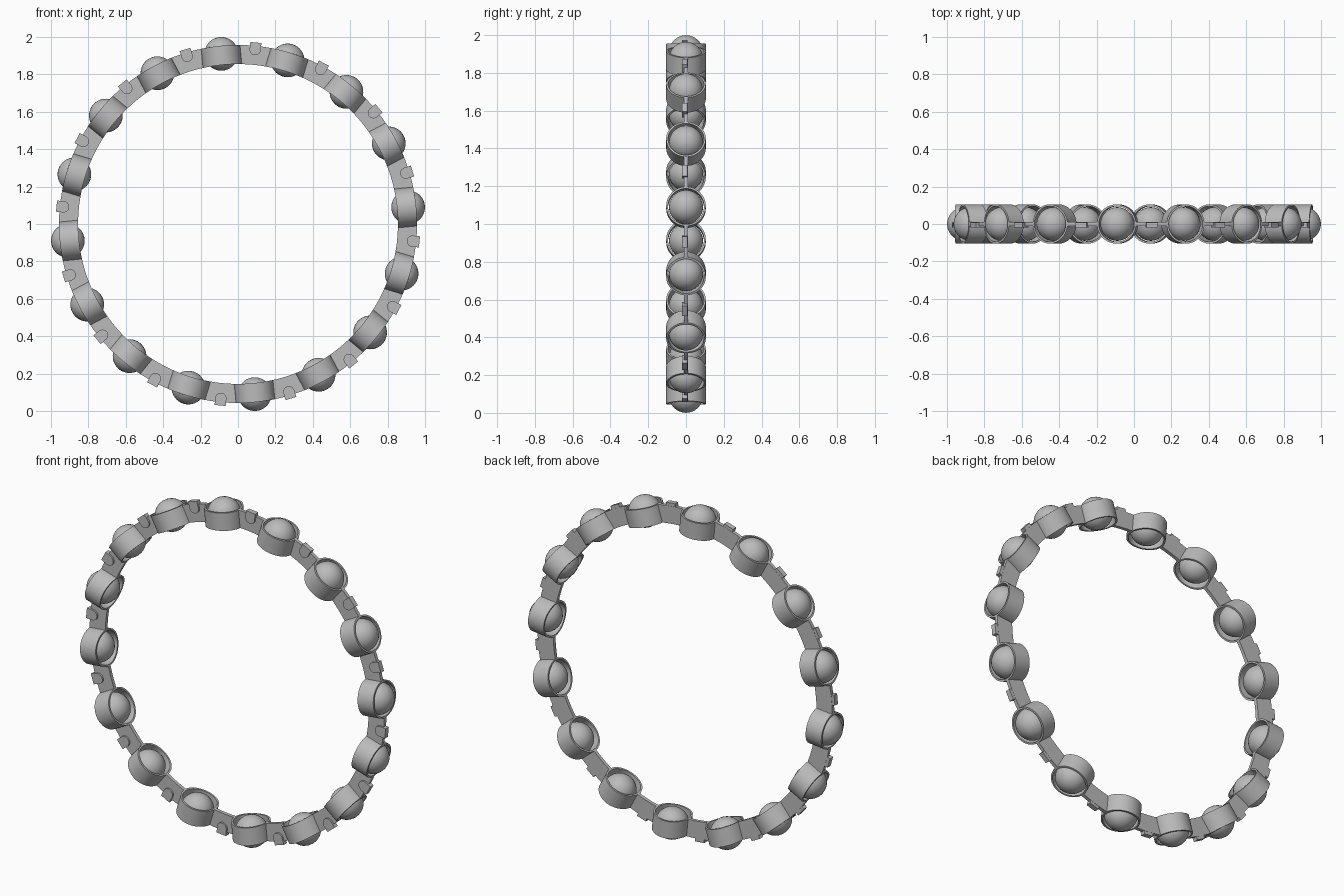
import bpy, bmesh, math
from mathutils import Vector, Matrix

if "Cube" in bpy.data.objects:
    bpy.data.objects.remove(bpy.data.objects["Cube"], do_unlink=True)

COUNT = 16
PITCH = math.tau / COUNT
R_IN, R_OUT, R_BALL = 0.855, 0.957, 0.914
HALF_WEB = 0.01

steel = bpy.data.materials.new("grey steel")
steel.use_nodes = True
steel.diffuse_color = (0.5, 0.5, 0.5, 1)
steel.node_tree.nodes["Principled BSDF"].inputs["Base Color"].default_value = (0.5, 0.5, 0.5, 1)


def finish(name, bm):
    """Turn a part built along local +x into a mesh."""
    bmesh.ops.recalc_face_normals(bm, faces=bm.faces)
    mesh = bpy.data.meshes.new(name)
    bm.to_mesh(mesh)
    bm.free()
    mesh.materials.append(steel)
    return mesh


def array_around(name, mesh, offset):
    """Repeat a part around the ring axis."""
    for i in range(COUNT):
        ob = bpy.data.objects.new(f"{name}_{i + 1}", mesh)
        ob.location.z = 1
        ob.rotation_euler.y = -(i + offset) * PITCH
        bpy.context.collection.objects.link(ob)
        bpy.context.view_layer.objects.active = ob
    bpy.ops.object.select_all(action='DESELECT')
    ob.select_set(True)
    bpy.ops.object.shade_smooth_by_angle(angle=math.radians(35))


def prism(bm, outline, y0, y1):
    """Extrude an (x, z) outline along y."""
    face = bm.faces.new([bm.verts.new((x, y0, z)) for x, z in outline])
    ext = bmesh.ops.extrude_face_region(bm, geom=[face])
    bmesh.ops.translate(bm, vec=(0, y1 - y0, 0),
                        verts=[v for v in ext["geom"] if isinstance(v, bmesh.types.BMVert)])


# Rolling ball
bm = bmesh.new()
bmesh.ops.create_uvsphere(bm, u_segments=32, v_segments=20, radius=0.09,
                          matrix=Matrix.Translation((R_BALL, 0, 0)))
array_around("ball", finish("ball", bm), 0.25)

# Pocket: radial sleeve whose rims follow the cage's inner and outer circles
bm = bmesh.new()
SEG = 48
loops = []
for sleeve, rim in ((0.105, R_IN), (0.105, R_OUT), (0.095, R_OUT), (0.095, R_IN)):
    loop = []
    for k in range(SEG):
        a = math.tau * k / SEG
        t = sleeve * math.sin(a)
        loop.append(bm.verts.new((math.sqrt(rim * rim - t * t), sleeve * math.cos(a), t)))
    loops.append(loop)
for a, b in zip(loops, loops[1:] + loops[:1]):
    for k in range(SEG):
        n = (k + 1) % SEG
        bm.faces.new((a[k], a[n], b[n], b[k]))
array_around("pocket", finish("pocket", bm), 0.25)

# Web: thin curved plate joining neighbouring pockets
bm = bmesh.new()


def arc(r):
    half = PITCH / 2 - math.asin(0.1 / r)
    return [(r * math.cos(half * s / 4), r * math.sin(half * s / 4)) for s in range(-4, 5)]


prism(bm, arc(R_OUT) + arc(R_IN)[::-1], -HALF_WEB, HALF_WEB)
array_around("web", finish("web", bm), 0.75)

# Folded tab: round-ended clip over the outer edge and front of each web
bm = bmesh.new()
W = 0.03
outline = [(0.975, -W), (0.975, W)]
outline += [(0.937 - W * math.sin(math.pi * k / 12), W * math.cos(math.pi * k / 12))
            for k in range(13)]
prism(bm, outline, -0.02, HALF_WEB - 0.001)
array_around("tab", finish("tab", bm), 0.75)
